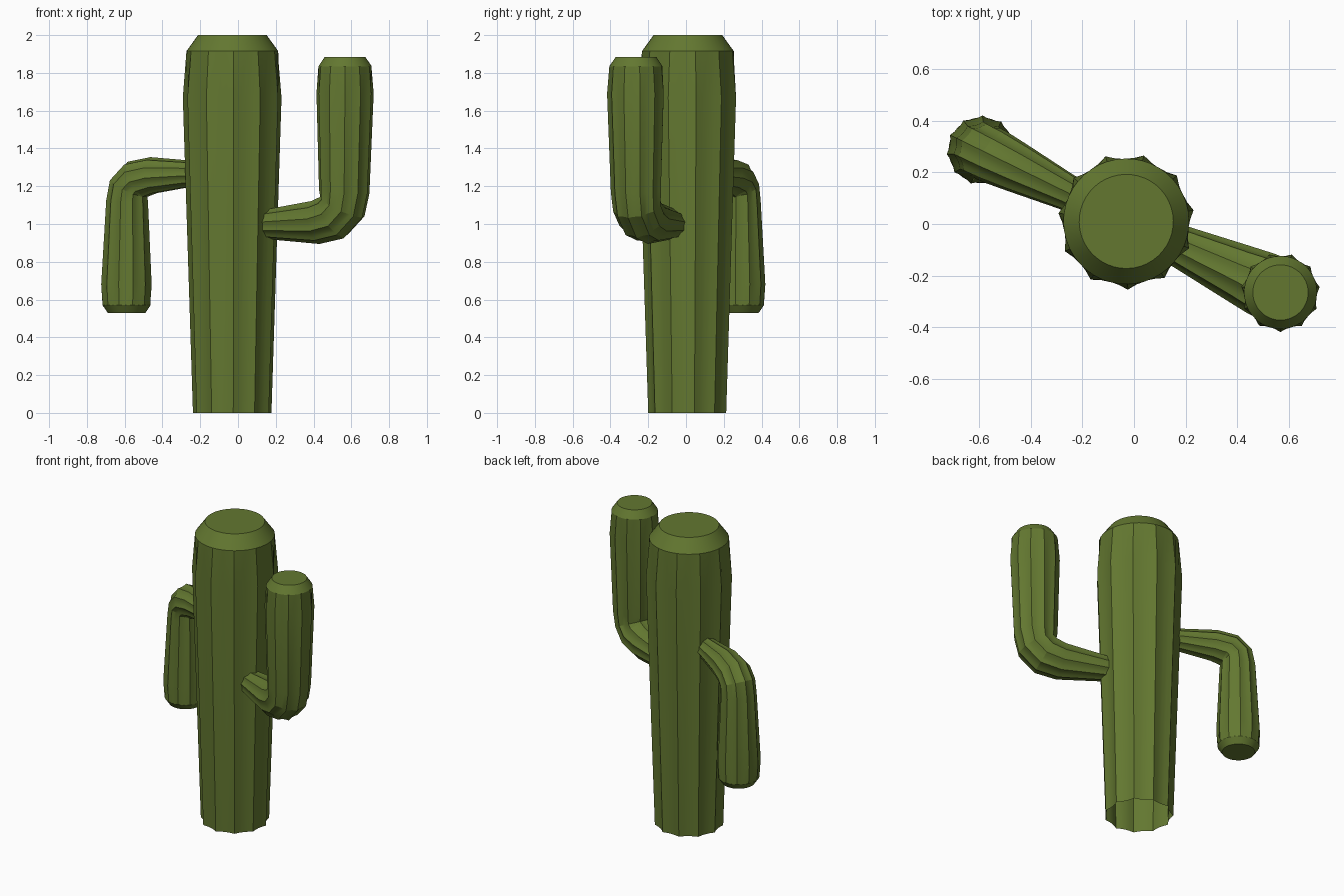
import bpy, bmesh, math
from mathutils import Vector

if "Cube" in bpy.data.objects:
    bpy.data.objects.remove(bpy.data.objects["Cube"])

green = bpy.data.materials.new("cactus green")
green.diffuse_color = (0.125, 0.187, 0.03, 1)
green.use_nodes = True
green.node_tree.nodes["Principled BSDF"].inputs["Base Color"].default_value = green.diffuse_color

RIBS, SUB = 11, 4
# radius factor round one rib: sharp crest, shallow valley
FLUTE = [1.0, 0.935, 0.915, 0.935]


def ribbed_tube(name, origin, heading, path, phase):
    """Sweep a ribbed section along (distance, height, radius, ribbed?) stations."""
    d = Vector((math.cos(heading), math.sin(heading), 0))
    b = Vector((-d.y, d.x, 0))
    z = Vector((0, 0, 1))
    bm = bmesh.new()
    rings = []
    for i, (s, h, r, ribbed) in enumerate(path):
        t = Vector((0, 0))
        here = Vector((s, h))
        if i > 0:
            t += (here - Vector(path[i - 1][:2])).normalized()
        if i < len(path) - 1:
            t += (Vector(path[i + 1][:2]) - here).normalized()
        t.normalize()
        n = d * t.y - z * t.x
        c = Vector(origin) + d * s + z * h
        ring = []
        for k in range(RIBS * SUB):
            a = phase + 2 * math.pi * k / (RIBS * SUB)
            rr = r * (FLUTE[k % SUB] if ribbed else 1)
            ring.append(bm.verts.new(c + n * (rr * math.cos(a)) + b * (rr * math.sin(a))))
        rings.append(ring)
    for lo, hi in zip(rings, rings[1:]):
        for k in range(len(lo)):
            m = (k + 1) % len(lo)
            bm.faces.new((lo[k], lo[m], hi[m], hi[k]))
    bm.faces.new(rings[-1])
    bmesh.ops.recalc_face_normals(bm, faces=bm.faces)
    me = bpy.data.meshes.new(name)
    bm.to_mesh(me)
    bm.free()
    me.materials.append(green)
    ob = bpy.data.objects.new(name, me)
    bpy.context.collection.objects.link(ob)
    bpy.ops.object.select_all(action='DESELECT')
    ob.select_set(True)
    bpy.context.view_layer.objects.active = ob
    bpy.ops.object.shade_smooth_by_angle(angle=math.radians(18))
    return ob


CENTRE = (-0.03, 0.01, 0)

# trunk, open underneath
ribbed_tube("trunk", CENTRE, 0, [
    (0, 0, 0.21, True), (0, 1.67, 0.264, True),
    (0, 1.915, 0.243, False), (0, 2.0, 0.182, False)], math.radians(9.5))

# arm bending up on the right
ribbed_tube("raised_arm", CENTRE, math.atan2(-0.275, 0.597), [
    (0.14, 0.995, 0.075, True), (0.22, 1.0, 0.082, True), (0.49, 1.01, 0.117, True),
    (0.585, 1.035, 0.128, True), (0.64, 1.09, 0.13, True), (0.652, 1.17, 0.135, True),
    (0.657, 1.69, 0.153, True), (0.657, 1.835, 0.141, False),
    (0.657, 1.885, 0.107, False)], 0)

# arm drooping down on the left
ribbed_tube("drooping_arm", CENTRE, math.atan2(0.275, -0.56), [
    (0.17, 1.265, 0.066, True), (0.26, 1.265, 0.072, True), (0.47, 1.257, 0.098, True),
    (0.565, 1.235, 0.108, True), (0.61, 1.19, 0.11, True), (0.62, 1.12, 0.112, True),
    (0.624, 0.68, 0.135, True), (0.624, 0.57, 0.127, False),
    (0.624, 0.53, 0.1, False)], math.pi)
